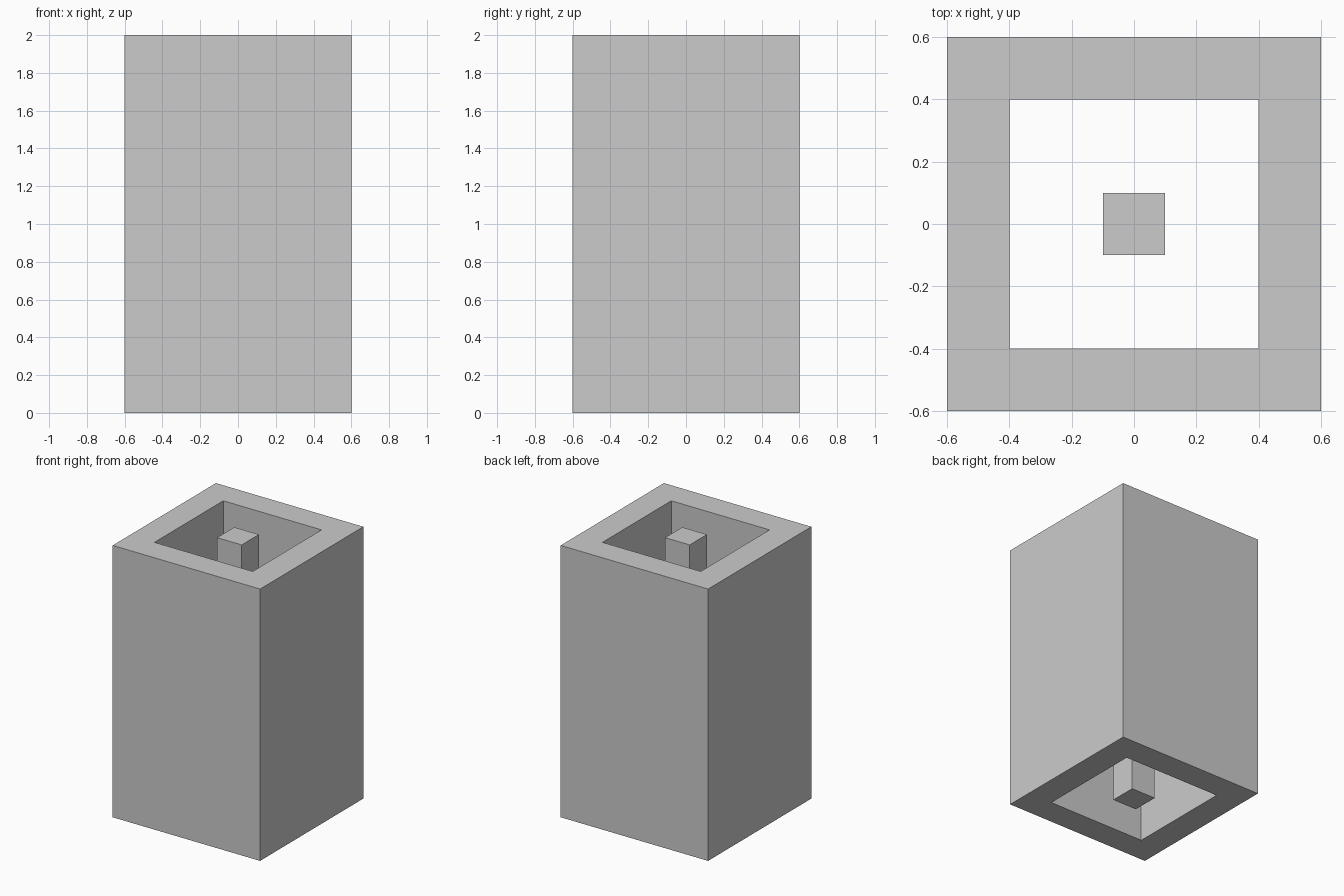
import bpy
import bmesh

if "Cube" in bpy.data.objects:
    bpy.data.objects.remove(bpy.data.objects["Cube"])

HEIGHT = 2.0


def square(bm, half, z):
    return [bm.verts.new((x * half, y * half, z))
            for x, y in ((-1, -1), (1, -1), (1, 1), (-1, 1))]


def bridge(bm, a, b):
    for i in range(4):
        j = (i + 1) % 4
        bm.faces.new((a[i], a[j], b[j], b[i]))


def finish(bm, name):
    bmesh.ops.recalc_face_normals(bm, faces=bm.faces[:])
    mesh = bpy.data.meshes.new(name)
    bm.to_mesh(mesh)
    bm.free()
    bpy.context.collection.objects.link(bpy.data.objects.new(name, mesh))


# Outer square tube, open right through
bm = bmesh.new()
rings = [square(bm, h, z) for h, z in
         ((0.6, 0), (0.6, HEIGHT), (0.4, HEIGHT), (0.4, 0))]
for i in range(4):
    bridge(bm, rings[i], rings[(i + 1) % 4])
finish(bm, "outer_tube")

# Square core post, flush with both ends of the tube
bm = bmesh.new()
low, high = square(bm, 0.1, 0), square(bm, 0.1, HEIGHT)
bridge(bm, low, high)
bm.faces.new(low)
bm.faces.new(high)
finish(bm, "core_post")
